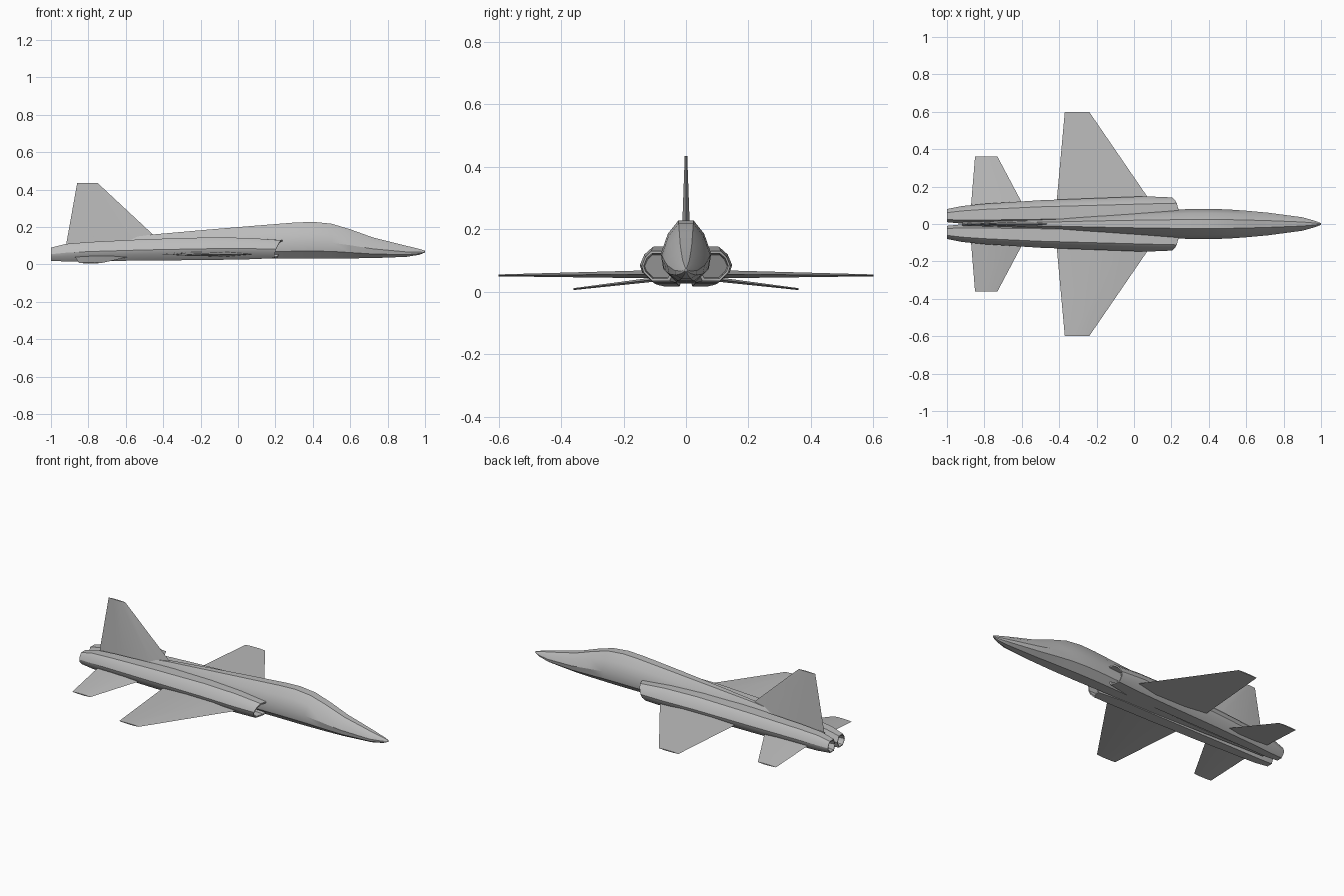
import bpy, bmesh, math
from mathutils import Vector

default = bpy.data.objects.get("Cube")
if default:
    bpy.data.objects.remove(default, do_unlink=True)

grey = bpy.data.materials.new("airframe grey")
grey.use_nodes = True
colour = (0.5, 0.5, 0.5, 1)
grey.diffuse_color = colour
grey.node_tree.nodes["Principled BSDF"].inputs["Base Color"].default_value = colour


def loft(name, rings, angle=30):
    """Skin a list of equal-sized rings and cap both ends."""
    bm = bmesh.new()
    rows = [[bm.verts.new(p) for p in ring] for ring in rings]
    count = len(rows[0])
    for a, b in zip(rows, rows[1:]):
        for i in range(count):
            j = (i + 1) % count
            bm.faces.new((a[i], a[j], b[j], b[i]))
    bm.faces.new(rows[0])
    bm.faces.new(rows[-1])
    bmesh.ops.recalc_face_normals(bm, faces=bm.faces)
    mesh = bpy.data.meshes.new(name)
    bm.to_mesh(mesh)
    bm.free()
    mesh.materials.append(grey)
    obj = bpy.data.objects.new(name, mesh)
    bpy.context.collection.objects.link(obj)
    bpy.ops.object.select_all(action="DESELECT")
    obj.select_set(True)
    bpy.context.view_layer.objects.active = obj
    bpy.ops.object.shade_smooth_by_angle(angle=math.radians(angle))
    return obj


# Fuselage: half profile (width, height) swept through stations
half = [(0.3, 1), (0.72, 0.78), (1, 0.45), (0.9, 0.2), (0.42, 0)]
profile = half + [(-u, v) for u, v in reversed(half)]
# x, half width, bottom, top
stations = [
    (1, 0.004, 0.064, 0.074), (0.97, 0.016, 0.052, 0.083),
    (0.9, 0.036, 0.041, 0.1), (0.72, 0.06, 0.034, 0.145),
    (0.6, 0.071, 0.033, 0.188), (0.5, 0.078, 0.033, 0.218),
    (0.4, 0.081, 0.033, 0.228), (0.3, 0.08, 0.033, 0.224),
    (0.05, 0.07, 0.03, 0.204), (-0.2, 0.055, 0.028, 0.183),
    (-0.46, 0.034, 0.026, 0.16), (-0.92, 0.012, 0.03, 0.1),
]
loft("fuselage", [[(x, w * u, lo + (hi - lo) * v) for u, v in profile]
                  for x, w, lo, hi in stations])

# Engine nacelles with sloped intakes and hollow exhausts
pod = [(-0.6, 1), (0.45, 1), (0.8, 0.8), (1, 0.5),
       (0.9, 0.3), (0.4, 0), (-0.6, 0), (-1, 0.5)]
# x, inner y, outer y, bottom, top
pod_stations = [
    (-0.94, 0.02, 0.07, 0.035, 0.075), (-1, 0.014, 0.076, 0.025, 0.085),
    (-1, 0.01, 0.08, 0.02, 0.09), (-0.92, 0.002, 0.096, 0.016, 0.11),
    (-0.8, 0, 0.108, 0.018, 0.12), (-0.5, 0, 0.127, 0.021, 0.135),
    (-0.15, 0, 0.14, 0.024, 0.145), (0.06, 0, 0.148, 0.028, 0.142),
    (0.2, 0.03, 0.142, 0.034, 0.13), (0.2, 0.04, 0.135, 0.042, 0.122),
    (0.12, 0.04, 0.132, 0.045, 0.118),
]


def pod_ring(side, x, inner, outer, lo, hi):
    mid, w = (inner + outer) / 2, (outer - inner) / 2
    rake = 0.035 if x > 0.1 else 0
    return [(x + rake * (v - 0.4 * u), side * (mid + w * u), lo + (hi - lo) * v)
            for u, v in pod]


# Flying surfaces: tapered sections between a root and a tip chord
def surface(name, root, tip, thick, up):
    rings = []
    for (front, back), t in zip((root, tip), thick):
        front, back = Vector(front), Vector(back)
        off = Vector(up) * t
        fore, aft = front.lerp(back, 0.3), front.lerp(back, 0.7)
        rings.append([front, fore + off, aft + off * 0.8, back,
                      aft - off * 0.8, fore - off])
    loft(name, rings)


for label, side in (("left", 1), ("right", -1)):
    loft(label + "_nacelle", [pod_ring(side, *s) for s in pod_stations])
    surface(label + "_wing",
            ((0.137, side * 0.05, 0.056), (-0.42, side * 0.05, 0.056)),
            ((-0.24, side * 0.6, 0.052), (-0.37, side * 0.6, 0.052)),
            (0.014, 0.003), (0, 0, 1))
    surface(label + "_tailplane",
            ((-0.56, side * 0.04, 0.046), (-0.876, side * 0.04, 0.046)),
            ((-0.73, side * 0.36, 0.008), (-0.85, side * 0.36, 0.008)),
            (0.008, 0.003), (0, 0, 1))

# Vertical fin, rooted inside the spine
surface("tail_fin",
        ((-0.39, 0, 0.1), (-0.92, 0, 0.1)),
        ((-0.75, 0, 0.435), (-0.86, 0, 0.435)),
        (0.016, 0.004), (0, 1, 0))
